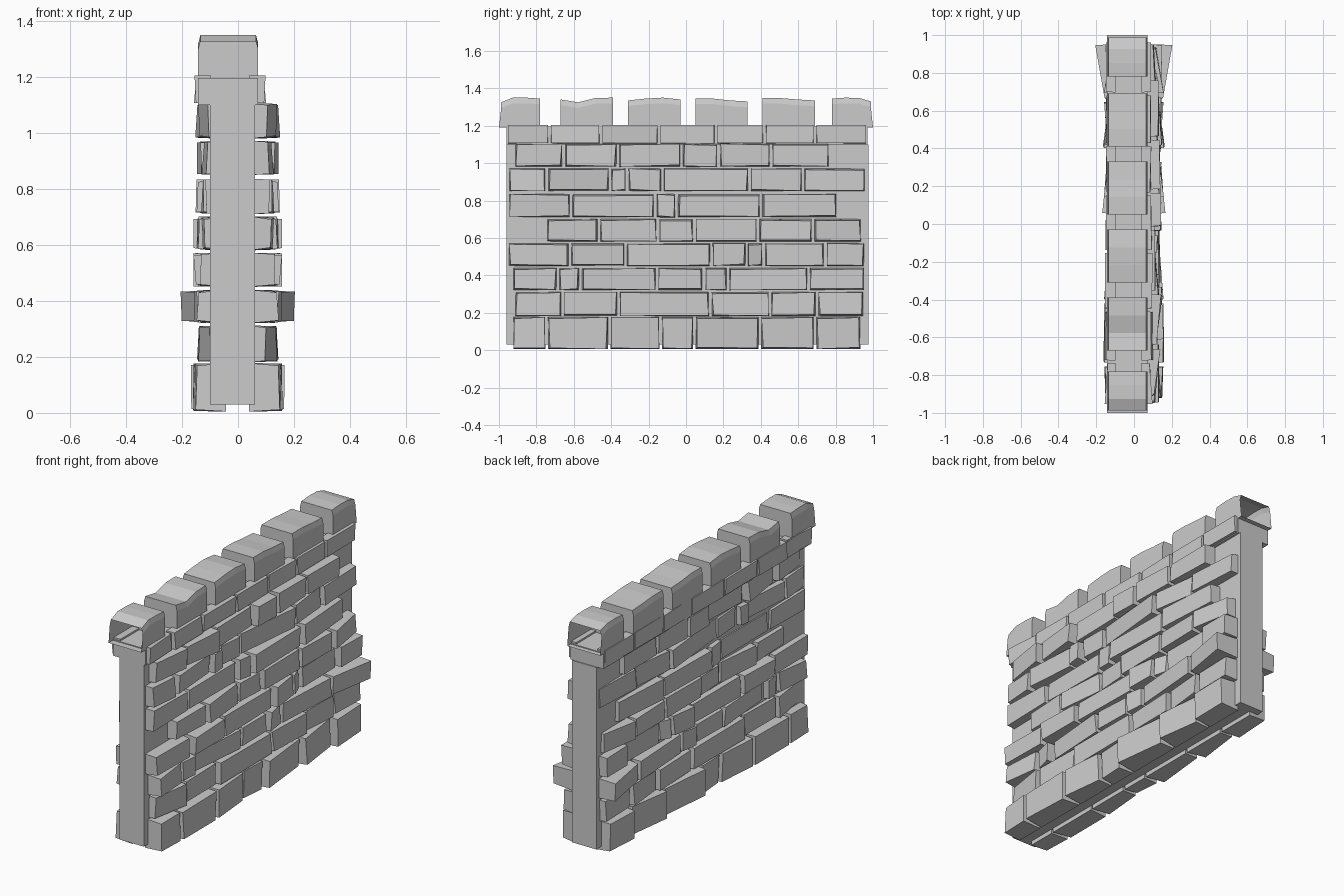
import bpy, bmesh, random

if "Cube" in bpy.data.objects:
    bpy.data.objects.remove(bpy.data.objects["Cube"])

random.seed(7)
GAP = 0.007


def new_object(name, bm):
    bmesh.ops.recalc_face_normals(bm, faces=bm.faces)
    mesh = bpy.data.meshes.new(name)
    bm.to_mesh(mesh)
    bm.free()
    obj = bpy.data.objects.new(name, mesh)
    bpy.context.collection.objects.link(obj)
    return obj


def bridge(bm, rings, cap_start=True, cap_end=True):
    """Join a row of equal-sided rings into a shell."""
    rings = [[bm.verts.new(p) for p in r] for r in rings]
    n = len(rings[0])
    for a, b in zip(rings, rings[1:]):
        for i in range(n):
            j = (i + 1) % n
            bm.faces.new((a[i], a[j], b[j], b[i]))
    if cap_start:
        bm.faces.new(rings[0])
    if cap_end:
        bm.faces.new(rings[-1])


def box(name, x0, x1, y0, y1, z0, z1):
    bm = bmesh.new()
    bridge(bm, [[(x0, y0, z), (x1, y0, z), (x1, y1, z), (x0, y1, z)] for z in (z0, z1)])
    return new_object(name, bm)


# Wall core and the wider top band
box("wall_core", -0.10, 0.06, -0.96, 0.975, 0.03, 1.10)
box("top_band", -0.142, 0.072, -0.96, 0.97, 1.10, 1.195)

# Brick courses: bottom, top, furthest depth, joint positions along y
courses = [
    (0.005, 0.178, 0.165, [-0.93, -0.745, -0.41, -0.135, 0.045, 0.395, 0.69, 0.94]),
    (0.182, 0.312, 0.148, [-0.92, -0.66, -0.36, 0.13, 0.45, 0.70, 0.955]),
    (0.320, 0.440, 0.155, [-0.93, -0.685, -0.565, -0.155, 0.095, 0.225, 0.655, 0.96]),
    (0.450, 0.572, 0.157, [-0.955, -0.62, -0.325, 0.135, 0.325, 0.415, 0.745, 0.958]),
    (0.580, 0.702, 0.157, [-0.75, -0.465, -0.15, 0.045, 0.385, 0.68, 0.943]),
    (0.710, 0.835, 0.148, [-0.952, -0.615, -0.165, -0.05, 0.40, 0.81]),
    (0.850, 0.972, 0.150, [-0.952, -0.745, -0.405, -0.315, -0.125, 0.34, 0.625, 0.962]),
    (0.980, 1.105, 0.148, [-0.92, -0.655, -0.365, -0.025, 0.175, 0.455, 0.77]),
    (1.105, 1.205, 0.098, [-0.96, -0.73, -0.455, -0.145, 0.16, 0.42, 0.69, 0.97]),
]


def course(row, z0, z1, depth, joints):
    right, left = bmesh.new(), bmesh.new()
    top_row = depth < 0.12
    for y0, y1 in zip(joints, joints[1:]):
        y0, y1 = y0 + GAP, y1 - GAP
        # each stone is twisted a little so one end stands proud
        swing = 0.012 if top_row else 0.05
        d0, d1 = (depth - random.uniform(0, swing) for _ in range(2))
        if row == 2 and y1 > 0.9:          # one stone flares out at the end
            d0, d1 = 0.155, 0.20
        back = [(0.04, y0, z0), (0.04, y1, z0), (0.04, y1, z1), (0.04, y0, z1)]
        inset = 0.003 if top_row else 0.011
        front = []
        for d, y, z, sy, sz in ((d0, y0, z0, 1, 1), (d1, y1, z0, -1, 1),
                                (d1, y1, z1, -1, -1), (d0, y0, z1, 1, -1)):
            front.append((d + random.uniform(-0.006, 0.004),
                          y + sy * random.uniform(0.001, inset),
                          z + sz * random.uniform(0.001, inset)))
        bridge(right, [back, front])
        shift = 0.057 if top_row else 0.002
        bridge(left, [[(-x - shift, y, z) for x, y, z in r] for r in (back, front)])
    new_object(f"right_course_{row + 1}", right)
    new_object(f"left_course_{row + 1}", left)


for i, c in enumerate(courses):
    course(i, *c)


# Battlement blocks: chamfered section swept along y with a worn top
def battlement(name, y0, y1, heights, open_start=False, open_end=False):
    bm = bmesh.new()
    rings = []
    n = len(heights) - 1
    for i, h in enumerate(heights):
        y = y0 + (y1 - y0) * i / n
        lean = 0.012 if i == 0 and open_start else -0.012 if i == n and open_end else 0
        rings.append([(-0.142, y, 1.19), (-0.142, y + lean, h - 0.03),
                      (-0.134, y + lean, h), (0.064, y + lean, h),
                      (0.072, y + lean, h - 0.03), (0.072, y, 1.19)])
    # the outer ends of the wall are left open
    bridge(bm, rings, not open_start, not open_end)
    new_object(name, bm)


tops = [
    (-1.00, -0.78, [1.325, 1.35, 1.35, 1.345]),
    (-0.67, -0.39, [1.34, 1.325, 1.348, 1.35]),
    (-0.31, -0.03, [1.335, 1.345, 1.35, 1.34]),
    (0.05, 0.33, [1.345, 1.345, 1.335, 1.33]),
    (0.41, 0.69, [1.348, 1.348, 1.34, 1.335]),
    (0.78, 1.00, [1.345, 1.35, 1.348, 1.33]),
]
for i, (a, b, h) in enumerate(tops):
    battlement(f"battlement_{i + 1}", a, b, h, i == 0, i == len(tops) - 1)
